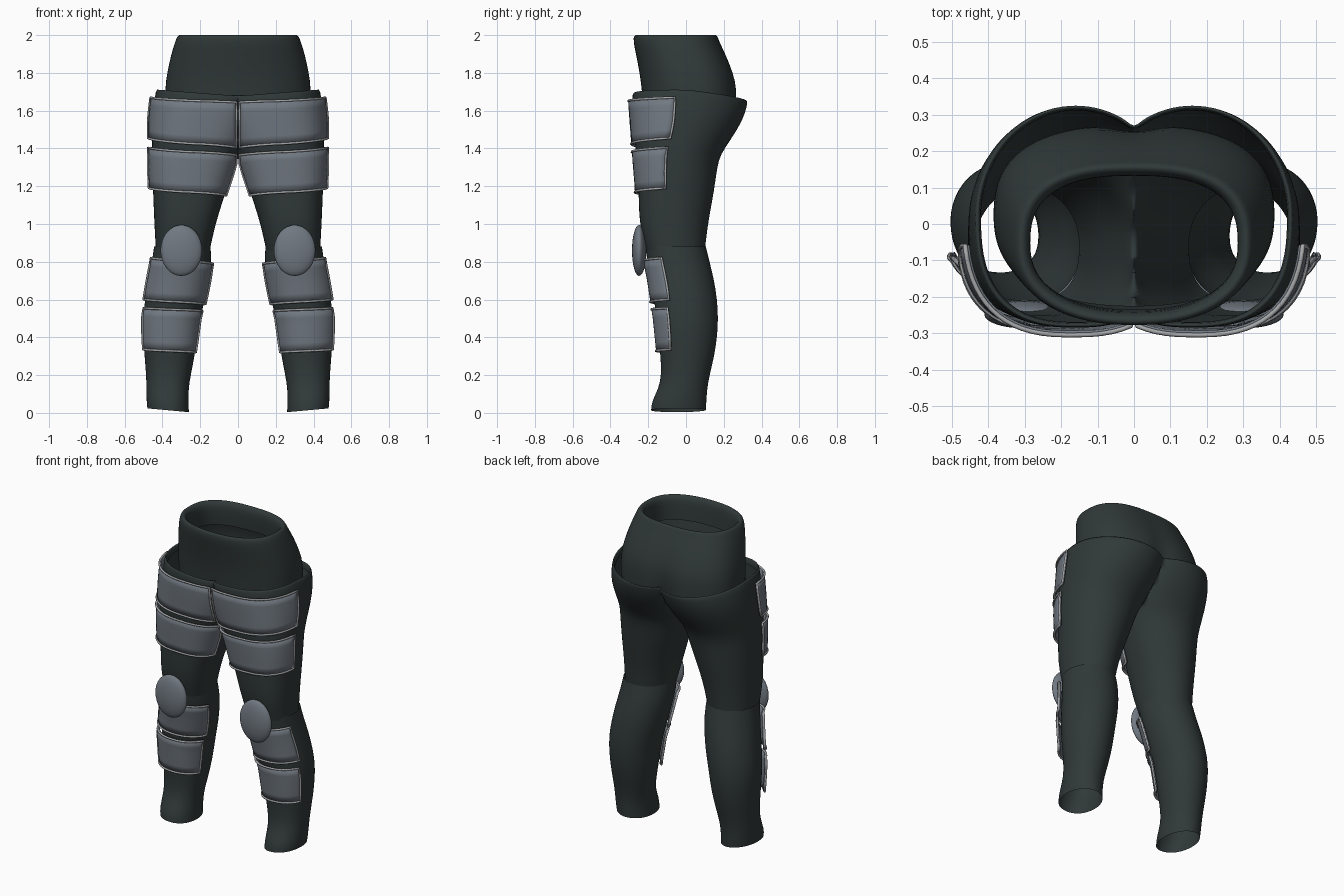
import bpy, bmesh, math
from mathutils import Vector

if "Cube" in bpy.data.objects:
    bpy.data.objects.remove(bpy.data.objects["Cube"])


def material(name, rgb):
    m = bpy.data.materials.new(name)
    m.diffuse_color = (*rgb, 1)
    m.use_nodes = True
    m.node_tree.nodes["Principled BSDF"].inputs["Base Color"].default_value = m.diffuse_color
    return m


FABRIC = material("dark green grey fabric", (0.030, 0.041, 0.040))
PLATE = material("slate grey plate", (0.165, 0.19, 0.22))
TRIM = material("light grey trim", (0.38, 0.39, 0.40))

# Leg sections: z, inner x, outer x, front y, back y
THIGH = [
    (0.86, .150, .435, -.210, .100), (0.95, .130, .440, -.235, .110),
    (1.05, .105, .445, -.250, .125), (1.18, .060, .450, -.250, .150),
    (1.30, .020, .455, -.260, .165), (1.37, -.005, .455, -.265, .183),
    (1.45, -.050, .455, -.272, .240), (1.55, -.100, .455, -.280, .302),
    (1.62, -.115, .448, -.285, .322), (1.715, -.120, .436, -.285, .328)]
CALF = [
    (0.01, .260, .480, -.185, .105), (0.06, .262, .484, -.182, .108),
    (0.13, .262, .485, -.145, .112), (0.20, .250, .486, -.130, .125),
    (0.30, .230, .495, -.135, .150), (0.40, .215, .502, -.145, .165),
    (0.50, .200, .505, -.155, .171), (0.60, .175, .492, -.170, .165),
    (0.70, .155, .475, -.185, .150), (0.80, .140, .455, -.205, .125),
    (0.88, .145, .445, -.215, .105)]


def section(rows, z):
    """Interpolated section bounds at height z."""
    for a, b in zip(rows, rows[1:]):
        if z <= b[0]:
            break
    t = min(max((z - a[0]) / (b[0] - a[0]), 0), 1)
    return [p + (q - p) * t for p, q in zip(a[1:], b[1:])]


def oval(bounds, z, deg, off=0.0, front=2.6, back=2.0):
    """Point on a rounded section; the front is squarer than the back."""
    x0, x1, y0, y1 = bounds
    c, s = math.cos(math.radians(deg)), math.sin(math.radians(deg))
    e = 2 / (front if s < 0 else back)
    x = (x0 + x1) / 2 + ((x1 - x0) / 2 + off) * math.copysign(abs(c) ** e, c)
    y = (y0 + y1) / 2 + ((y1 - y0) / 2 + off) * math.copysign(abs(s) ** e, s)
    return Vector((x, y, z))


def surface(name, grid, mat, closed=True, mirror=True, subsurf=1, thick=0):
    """Skin a grid of points; drop faces lying on the mirror plane."""
    bm = bmesh.new()
    rows = [[bm.verts.new(p) for p in row] for row in grid]
    n = len(grid[0])
    for lo, hi in zip(rows, rows[1:]):
        for i in range(n if closed else n - 1):
            j = (i + 1) % n
            quad = [lo[i], lo[j], hi[j], hi[i]]
            if not mirror or any(abs(v.co.x) > 1e-5 for v in quad):
                bm.faces.new(quad)
    bmesh.ops.delete(bm, geom=[v for v in bm.verts if not v.link_faces], context='VERTS')
    me = bpy.data.meshes.new(name)
    bm.to_mesh(me)
    bm.free()
    ob = bpy.data.objects.new(name, me)
    bpy.context.collection.objects.link(ob)
    me.materials.append(mat)
    me.shade_smooth()
    if thick:
        so = ob.modifiers.new("thickness", 'SOLIDIFY')
        so.thickness, so.offset = thick, -1
    if mirror:
        ob.modifiers.new("mirror", 'MIRROR')
    if subsurf:
        ob.modifiers.new("smooth", 'SUBSURF').levels = subsurf
        ob.modifiers["smooth"].render_levels = subsurf
    return ob


ANGLES = [i * 7.5 for i in range(48)]

# Trousers: thighs joined at the hips, with a sloping turned-in hem
grid = []
for z, *b in THIGH:
    grid.append([oval(b, z, a) for a in ANGLES])
for off, drop in ((-.012, 0), (-.016, .04)):
    grid.append([oval(THIGH[-1][1:], THIGH[-1][0] - drop, a, off) for a in ANGLES])
for k, row in enumerate(grid):
    for p in row:
        p.x = max(p.x, 0)
        if k >= len(THIGH) - 1:
            p.z -= 0.035 * (1 - min(p.x / .44, 1)) + 0.04 * max(0, p.y / .33)
surface("thighs_and_hips", grid, FABRIC)

# Calves, open at the ankle with a slightly slanted hem
grid = [[oval(b, z, a, front=2.2) for a in ANGLES] for z, *b in CALF]
for p in grid[0]:
    p.z = 0.004 + 0.02 * (p.x - .26) / .22 + 0.01 * max(0, p.y)
surface("calves", grid, FABRIC)

# Waist: z, half width, front y, back y, depth of the rear groove; ends in a rolled rim
WAIST = [
    (1.60, .385, -.225, .270, .045), (1.72, .387, -.235, .274, .022),
    (1.80, .376, -.246, .254, .014), (1.90, .354, -.265, .212, .004),
    (1.97, .332, -.280, .174, 0), (1.998, .320, -.276, .166, 0),
    (2.003, .304, -.262, .152, 0), (1.985, .288, -.246, .136, 0),
    (1.95, .283, -.240, .130, 0), (1.85, .290, -.235, .140, 0)]
grid = []
for z, w, y0, y1, groove in WAIST:
    row = [oval((-w, w, y0, y1), z, a, front=2.3, back=2.6) for a in ANGLES]
    for p in row:
        if p.y > 0:
            p.y -= groove * math.exp(-(p.x / .05) ** 2)
    grid.append(row)
surface("waist", grid, FABRIC, mirror=False)


def armour(name, rows, a_in, a_out, bottom, top, front):
    """Curved plate wrapped round the leg front, with a raised trim.
    bottom and top give the heights at the inner and outer ends."""
    nu, nv = 20, 5
    grid = []
    for v in range(nv + 1):
        zi = bottom[0] + (top[0] - bottom[0]) * v / nv
        start = a_in
        # begin at the centre line where the two hips meet
        while oval(section(rows, zi), zi, start, .02, front).x < 0.006:
            start += 0.5
        row = []
        for u in range(nu + 1):
            t = u / nu
            lo = bottom[0] + (bottom[1] - bottom[0]) * t
            hi = top[0] + (top[1] - top[0]) * t
            z = lo + (hi - lo) * v / nv
            row.append(oval(section(rows, z), z, start + (a_out - start) * t,
                            .018 + .006 * t, front))
        grid.append(row)
    surface(name, grid, PLATE, closed=False, subsurf=0, thick=.012)
    edge = (grid[0] + [r[-1] for r in grid[1:]] + grid[-1][-2::-1]
            + [r[0] for r in grid[-2:0:-1]])
    cu = bpy.data.curves.new(name + "_trim", 'CURVE')
    cu.dimensions = '3D'
    cu.bevel_depth, cu.bevel_resolution = .0065, 1
    sp = cu.splines.new('POLY')
    sp.points.add(len(edge) - 1)
    for q, p in zip(sp.points, edge):
        q.co = (*p, 1)
    sp.use_cyclic_u = True
    cu.materials.append(TRIM)
    ob = bpy.data.objects.new(name + "_trim", cu)
    bpy.context.collection.objects.link(ob)
    ob.modifiers.new("mirror", 'MIRROR').use_mirror_merge = False


armour("upper_thigh_plate", THIGH, 195, 351, (1.405, 1.455), (1.645, 1.67), 2.6)
armour("lower_thigh_plate", THIGH, 200, 350, (1.15, 1.19), (1.365, 1.405), 2.6)
armour("upper_shin_plate", CALF, 200, 335, (0.575, 0.60), (0.79, 0.82), 2.2)
armour("lower_shin_plate", CALF, 206, 330, (0.32, 0.335), (0.54, 0.555), 2.2)

# Knee pads
for side, sx in (("left", 1), ("right", -1)):
    bpy.ops.mesh.primitive_uv_sphere_add(segments=32, ring_count=16,
                                         location=(sx * .30, -.248, .86))
    pad = bpy.context.object
    pad.name = side + "_knee_pad"
    pad.scale = (.11, .038, .135)
    pad.data.materials.append(PLATE)
    bpy.ops.object.shade_smooth()
